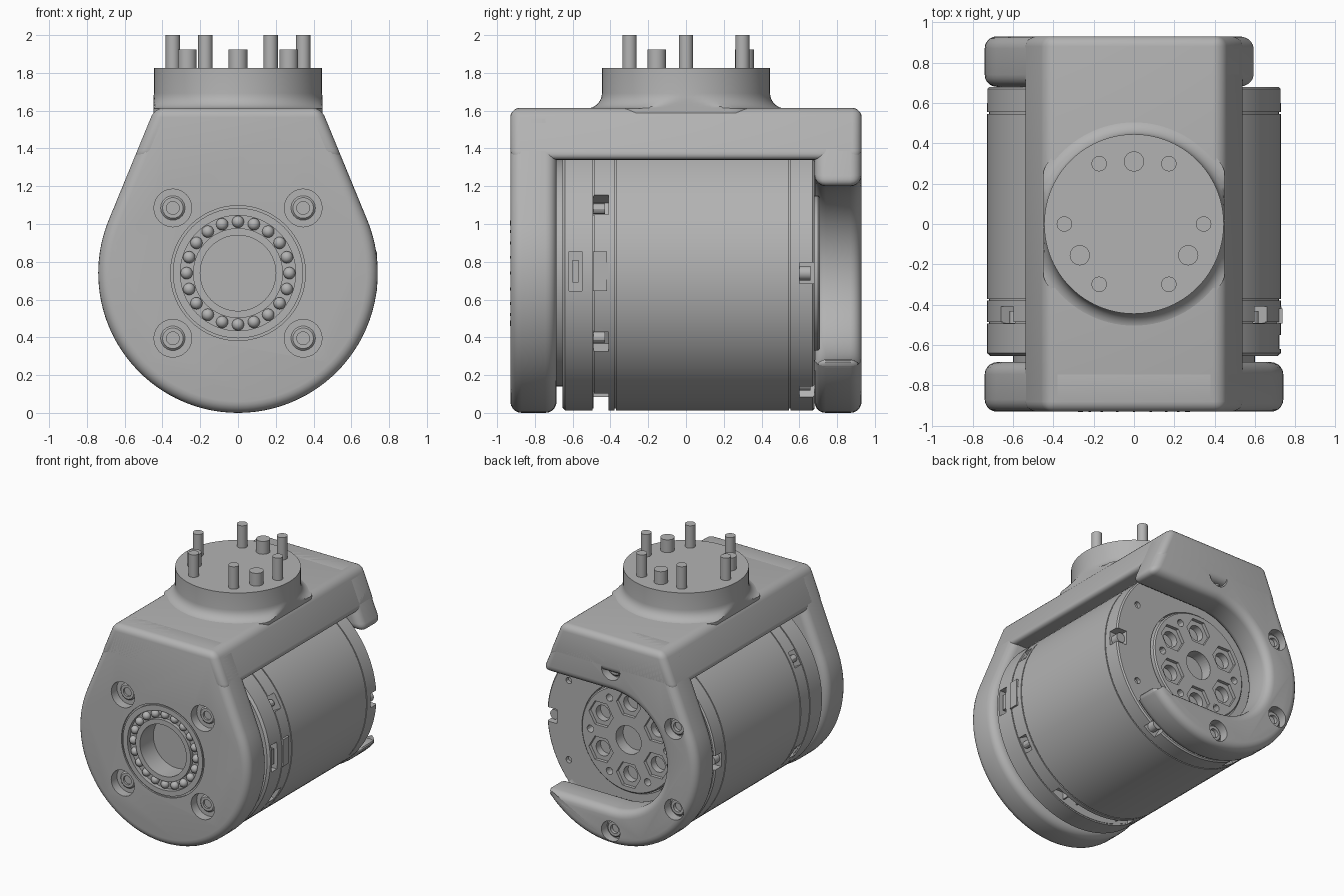
import bpy, bmesh
from math import sin, cos, pi, radians
from mathutils import Vector, Matrix

if "Cube" in bpy.data.objects:
    bpy.data.objects.remove(bpy.data.objects["Cube"])

gray = bpy.data.materials.new("machined_gray")
gray.use_nodes = True
color = (0.45, 0.45, 0.45, 1)
gray.diffuse_color = color
gray.node_tree.nodes["Principled BSDF"].inputs["Base Color"].default_value = color

CZ, R = 0.74, 0.74          # motor axis height, housing radius
HUB = Vector((0, 0, CZ))
parts = []


def finish(name, bm, cutter=False):
    bmesh.ops.recalc_face_normals(bm, faces=bm.faces[:])
    mesh = bpy.data.meshes.new(name)
    bm.to_mesh(mesh)
    bm.free()
    mesh.materials.append(gray)
    obj = bpy.data.objects.new(name, mesh)
    bpy.context.collection.objects.link(obj)
    obj.hide_render = cutter
    if not cutter:
        parts.append(obj)
    return obj


def lathe(name, profile, center=HUB, axis="Y", closed=False, steps=64, cutter=False):
    """Spin (radius, distance along axis) points around an axis."""
    bm = bmesh.new()
    vs = [bm.verts.new(center + Vector((r, t, 0) if axis == "Y" else (r, 0, t))) for r, t in profile]
    pairs = list(zip(vs, vs[1:])) + ([(vs[-1], vs[0])] if closed else [])
    es = [bm.edges.new(p) for p in pairs]
    bmesh.ops.spin(bm, geom=vs + es, cent=center, axis=(0, 1, 0) if axis == "Y" else (0, 0, 1),
                   angle=2 * pi, steps=steps, use_duplicate=False)
    bmesh.ops.remove_doubles(bm, verts=bm.verts[:], dist=1e-4)
    return finish(name, bm, cutter)


def rod(name, center, r, t0, t1, axis="Y", steps=24, cutter=False):
    return lathe(name, [(0, t0), (r, t0), (r, t1), (0, t1)], center, axis, steps=steps, cutter=cutter)


def box(name, size, loc, turn=0, cutter=False):
    """Box placed relative to the hub, then turned about the motor axis."""
    bm = bmesh.new()
    m = Matrix.Translation(HUB) @ Matrix.Rotation(-radians(turn), 4, "Y") @ Matrix.Translation(loc)
    bmesh.ops.create_cube(bm, size=1, matrix=m @ Matrix.Diagonal((*size, 1)))
    return finish(name, bm, cutter)


def bake(obj):
    dg = bpy.context.evaluated_depsgraph_get()
    mesh = bpy.data.meshes.new_from_object(obj.evaluated_get(dg))
    obj.modifiers.clear()
    obj.data = mesh


def prism(name, outline, y0, y1, bevel=0.06):
    bm = bmesh.new()
    face = bm.faces.new([bm.verts.new((x, y0, z)) for x, z in outline])
    top = bmesh.ops.extrude_face_region(bm, geom=[face])["geom"]
    bmesh.ops.translate(bm, vec=(0, y1 - y0, 0), verts=[v for v in top if isinstance(v, bmesh.types.BMVert)])
    obj = finish(name, bm)
    mod = obj.modifiers.new("round", "BEVEL")
    mod.width, mod.segments, mod.use_clamp_overlap = bevel, 5, False
    mod.limit_method, mod.angle_limit = "ANGLE", radians(30)
    bake(obj)
    return obj


def cut(obj, cutters):
    for c in cutters:
        mod = obj.modifiers.new("cut", "BOOLEAN")
        mod.operation, mod.object, mod.solver = "DIFFERENCE", c, "EXACT"
    bake(obj)
    for c in cutters:
        bpy.data.objects.remove(c)


def polar(r, deg):
    return HUB + Vector((r * cos(radians(deg)), 0, r * sin(radians(deg))))


def arc(r, a0, a1, n):
    pts = [polar(r, a0 + (a1 - a0) * i / n) for i in range(n + 1)]
    return [(p.x, p.z) for p in pts]


def bolt(name, c, y, face):
    """Socket screw head whose top lies at y and looks along face (-1 or 1)."""
    lathe(name + "_washer", [(0, y - face * .06), (.09, y - face * .06), (.09, y - face * .03), (0, y - face * .03)],
          c, steps=24)
    lathe(name, [(0, y - face * .05), (.065, y - face * .05), (.065, y - face * .01), (.055, y),
                 (.034, y), (.034, y - face * .035), (0, y - face * .035)], c, steps=18)


# Housing: front plate, top bridge and open rear clamp share one outline
TOP, TX, TANGENT = 1.615, 0.44, 22.6


def side_x(z):
    t = polar(R, TANGENT)
    return TX + (t.x - TX) * (TOP - z) / (TOP - t.z)


front_plate = prism("front_plate", [(TX, TOP), (-TX, TOP)] + arc(R, 180 - TANGENT, 360 + TANGENT, 64),
                    -.93, -.685)
low = 1.34
prism("top_bridge", [(TX, TOP), (-TX, TOP), (-side_x(low), low), (side_x(low), low)], -.93, .93, .05)
gap = .46
rear_clamp = prism("rear_clamp", [(side_x(CZ + gap), CZ + gap), (TX, TOP), (-TX, TOP)]
                   + arc(R, 180 - TANGENT, 322, 44) + arc(gap, 270, 90, 36), .68, .93)

# Front counterbores, bearing seat and seam ring
front_spots = [HUB + Vector((sx * .345, 0, sz * .345)) for sx in (-1, 1) for sz in (-1, 1)]
cutters = [rod("cutter", c, .1, -1, -.86, cutter=True) for c in front_spots]
cutters.append(rod("cutter", HUB, .305, -1, -.75, steps=64, cutter=True))
cutters.append(lathe("cutter", [(.345, -1), (.357, -1), (.357, -.918), (.345, -.918)], closed=True, cutter=True))
cut(front_plate, cutters)
for c in front_spots:
    bolt("front_bolt", c, -.875, -1)

# Rear clamp counterbores
rear_spots = [polar(.63, a) for a in (90, 150, 210, 270)]
cut(rear_clamp, [rod("cutter", c, .08, .86, 1, cutter=True) for c in rear_spots])
for c in rear_spots:
    bolt("rear_bolt", c, .885, 1)

# Front bearing: inner sleeve, race and ring of balls
lathe("bearing_sleeve", [(.2, -.925), (.238, -.925), (.238, -.72), (.2, -.72)], closed=True)
rod("bearing_floor", HUB, .21, -.76, -.74, steps=48)
lathe("bearing_race", [(.23, -.895), (.31, -.895), (.31, -.74), (.23, -.74)], closed=True)
for i in range(20):
    bm = bmesh.new()
    bmesh.ops.create_uvsphere(bm, u_segments=12, v_segments=8, radius=.032,
                              matrix=Matrix.Translation(polar(.272, i * 18) + Vector((0, -.9, 0))))
    finish("bearing_ball", bm)

# Top flange with a filleted foot, trimmed flat at the bridge sides
fillet = [(.525 - .08 * sin(a), 1.692 - .08 * cos(a)) for a in [i * pi / 12 for i in range(7)]]
flange = lathe("top_flange", [(0, 1.57), (.525, 1.57)] + fillet + [(.445, 1.825), (0, 1.825)],
               Vector(), "Z", steps=96)
for v in flange.data.vertices:
    v.co.x = max(-.448, min(.448, v.co.x))

# Flange screws and dowels
for i in range(6):
    a = i * pi / 3
    rod("flange_screw", Vector((.345 * cos(a), .345 * sin(a), 0)), .038, 1.8, 2, "Z")
for i in range(3):
    a = pi / 2 + i * 2 * pi / 3
    rod("flange_dowel", Vector((.31 * cos(a), .31 * sin(a), 0)), .05, 1.8, 1.925, "Z")

# Motor body with shallow seams
MR = .728


def seam(y):
    return [(MR, y - .004), (MR - .01, y - .004), (MR - .01, y + .004), (MR, y + .004)]


motor = lathe("motor_body", [(0, -.655), (.71, -.655), (MR, -.64)] + seam(-.49) + seam(-.375)
              + seam(.55) + [(MR, .67), (.718, .68), (0, .68)], steps=96)
notch_angles = (30, -30, 150, 210)
rear_angles = range(0, 360, 60)
cutters = [box("cutter", (.2, .08, .12), (.74, -.45, 0), a, True) for a in notch_angles]
cutters += [box("cutter", (.2, .08, .7), (.7, -.45, 0), -90, True)]
cutters += [box("cutter", (.2, .14, .11), (.74, .67, 0), a, True) for a in rear_angles]
cutters += [box("cutter", (.2, .07, .21), (.76, -.585, .01), 0, True)]
cutters += [rod("cutter", polar(.62, a), .025, .65, .8, steps=12, cutter=True) for a in (30, -30)]
cut(motor, cutters)
for a in notch_angles:
    rod("front_notch_screw", polar(.68, a), .028, -.5, -.43, steps=12)
for a in rear_angles:
    rod("rear_notch_screw", polar(.675, a), .038, .59, .66, steps=16)
for x in (-.24, -.12, 0, .12, .24):
    box("lower_fin", (.07, .09, .012), (.62, -.45, x), -90)

# Side connector
box("connector_block", (.06, .075, .21), (.705, -.455, .01))
box("connector_tab", (.03, .02, .09), (.715, -.42, .01))
box("connector_core", (.06, .03, .12), (.68, -.585, .01))

# Hub disc between front plate and motor
rod("front_hub", HUB, .6, -.7, -.64, steps=64)

# Rear rotor with pockets and through holes
rotor = lathe("rear_rotor", [(0, .6), (.41, .6), (.41, .7), (.4, .71), (0, .71)], steps=72)
spokes = [30 + 60 * i for i in range(6)]
cut(motor, [rod("cutter", HUB, .42, .61, .8, steps=72, cutter=True)])
cutters = [rod("cutter", polar(.275, a), .105, .685, .8, steps=6, cutter=True) for a in spokes]
cutters += [rod("cutter", polar(.275, a), .06, .63, .75, steps=20, cutter=True) for a in spokes]
cutters += [rod("cutter", polar(.33, a + 30), .028, .65, .8, steps=12, cutter=True) for a in spokes]
cutters += [rod("cutter", HUB, .11, .62, .8, steps=32, cutter=True)]
cut(rotor, cutters)

# Shading
bpy.ops.object.select_all(action="DESELECT")
for obj in parts:
    obj.select_set(True)
bpy.context.view_layer.objects.active = front_plate
bpy.ops.object.shade_smooth_by_angle(angle=radians(30))
